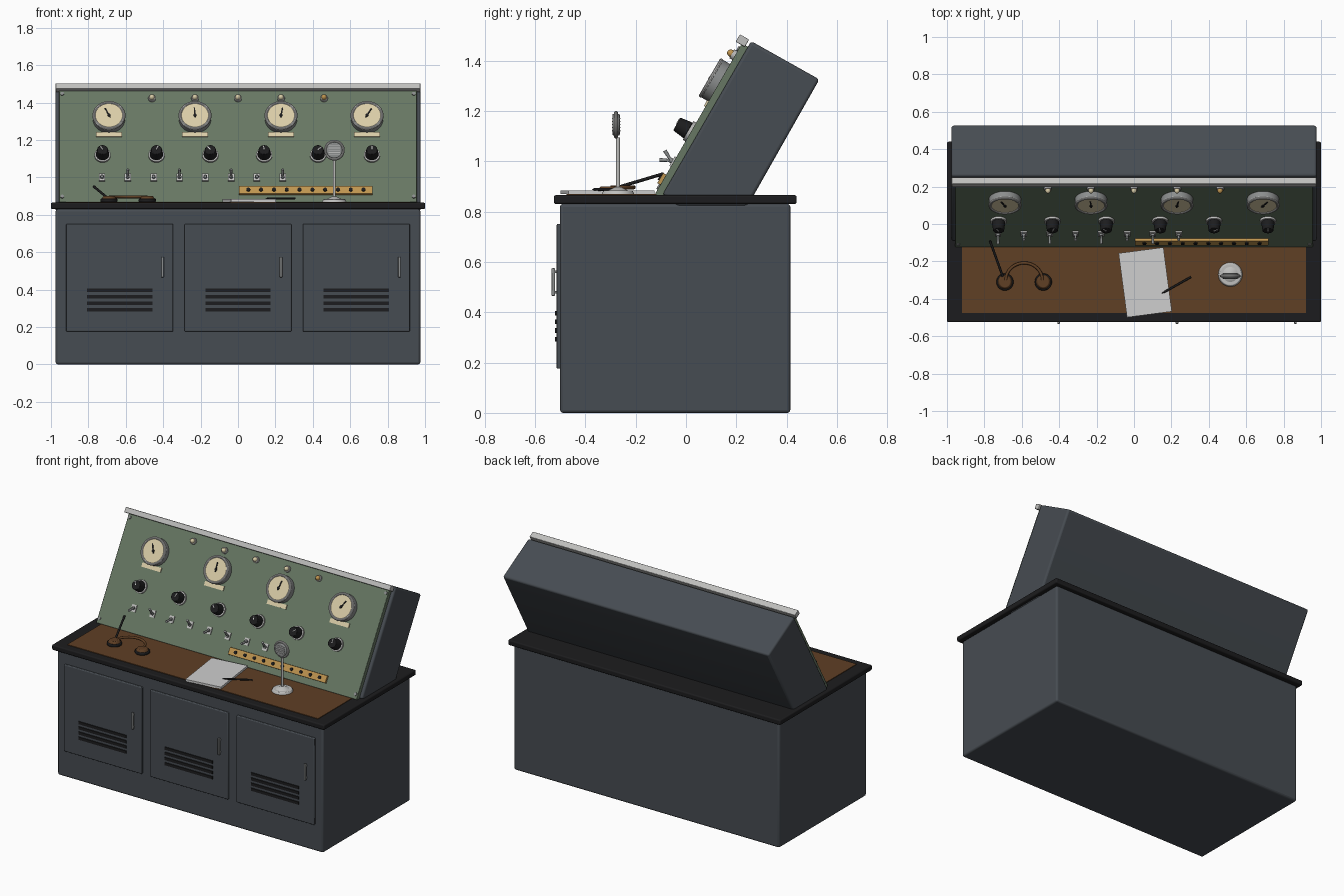
import bpy, bmesh, math
from mathutils import Matrix, Vector

if "Cube" in bpy.data.objects:
    bpy.data.objects.remove(bpy.data.objects["Cube"])

def mat(name, r, g, b):
    m = bpy.data.materials.new(name)
    m.diffuse_color = (r, g, b, 1)
    m.use_nodes = True
    m.node_tree.nodes["Principled BSDF"].inputs["Base Color"].default_value = m.diffuse_color
    return m

SLATE = mat("slate_paint", .062, .072, .084)
BLACK = mat("black", .012, .012, .013)
GREEN = mat("panel_green", .135, .185, .125)
METAL = mat("bright_metal", .52, .52, .51)
STEEL = mat("dull_steel", .26, .27, .27)
CREAM = mat("cream", .70, .61, .39)
LEATHER = mat("brown_leather", .115, .05, .018)
BRASS = mat("brass", .52, .30, .08)
PAPER = mat("paper_white", .62, .62, .62)

I = Matrix.Identity(4)
# sloped panel frame: local x across, y up the slope, z out of the panel
PANEL = Matrix.Translation((0, -.123, .87)) @ Matrix.Rotation(math.radians(60), 4, 'X')

def rot(deg, axis):
    return Matrix.Rotation(math.radians(deg), 4, axis)

def finish(bm, name, m, bevel=0, smooth=True):
    bmesh.ops.recalc_face_normals(bm, faces=bm.faces)
    me = bpy.data.meshes.new(name)
    bm.to_mesh(me)
    bm.free()
    ob = bpy.data.objects.new(name, me)
    bpy.context.collection.objects.link(ob)
    me.materials.append(m)
    if bevel:
        b = ob.modifiers.new("bevel", 'BEVEL')
        b.width, b.segments = bevel, 3
        b.limit_method = 'ANGLE'
    if smooth:
        bpy.ops.object.select_all(action='DESELECT')
        ob.select_set(True)
        bpy.context.view_layer.objects.active = ob
        bpy.ops.object.shade_smooth_by_angle(angle=math.radians(35))
    return ob

def box(name, c, size, m, frame=I, bevel=0, turn=I):
    bm = bmesh.new()
    M = frame @ Matrix.Translation(c) @ turn @ Matrix.Diagonal((*size, 1))
    bmesh.ops.create_cube(bm, size=1, matrix=M)
    return finish(bm, name, m, bevel, bool(bevel))

def cyl(name, c, r, h, m, frame=I, turn=I, r2=None, seg=32, bevel=0):
    # cylinder or cone standing on point c
    bm = bmesh.new()
    M = frame @ Matrix.Translation(c) @ turn @ Matrix.Translation((0, 0, h / 2))
    bmesh.ops.create_cone(bm, cap_ends=True, segments=seg, radius1=r,
                          radius2=r if r2 is None else r2, depth=h, matrix=M)
    return finish(bm, name, m, bevel)

def rod(name, a, b, r, m, r2=None):
    a, b = Vector(a), Vector(b)
    d = b - a
    return cyl(name, a, r, d.length, m, turn=d.to_track_quat('Z', 'Y').to_matrix().to_4x4(),
               r2=r2, seg=12)

def ring(name, c, R, r, m, frame=I, turn=I, seg=40):
    bm = bmesh.new()
    M = frame @ Matrix.Translation(c) @ turn
    k = 10
    rows = []
    for i in range(seg):
        a = 2 * math.pi * i / seg
        rows.append([bm.verts.new(M @ Vector((math.cos(a) * (R + r * math.cos(t)),
                     math.sin(a) * (R + r * math.cos(t)), r * math.sin(t))))
                     for t in (2 * math.pi * j / k for j in range(k))])
    for i in range(seg):
        for j in range(k):
            p, q = rows[i], rows[(i + 1) % seg]
            bm.faces.new((p[j], q[j], q[(j + 1) % k], p[(j + 1) % k]))
    return finish(bm, name, m)

def dome(name, c, r, m, frame=I, scale=(1, 1, 1)):
    bm = bmesh.new()
    bmesh.ops.create_uvsphere(bm, u_segments=16, v_segments=10, radius=r,
                              matrix=frame @ Matrix.Translation(c) @ Matrix.Diagonal((*scale, 1)))
    return finish(bm, name, m)

# cabinet and desk top
box("cabinet", (0, -.043, .415), (1.95, .915, .83), SLATE, bevel=.012)
box("desk_top", (0, -.0425, .8475), (2, .965, .035), BLACK, bevel=.008)
box("desk_mat", (0, -.265, .866), (1.84, .42, .006), LEATHER)

# doors with louvres and handles
for i, cx in enumerate((-.633, 0, .633)):
    box(f"door_{i}", (cx, -.503, .463), (.572, .022, .575), SLATE, bevel=.005)
    for j in range(4):
        box(f"louvre_{i}_{j}", (cx, -.515, .293 + j * .0343), (.35, .01, .018), BLACK)
    box(f"handle_{i}", (cx + .23, -.527, .52), (.014, .014, .11), STEEL, bevel=.004)
    for z in (.48, .56):
        box(f"handle_post_{i}", (cx + .23, -.518, z), (.010, .015, .010), STEEL)

# leaning housing: side profile extruded across
bm = bmesh.new()
prof = [(-.093, .868), (.259, 1.477), (.53, 1.325), (.258, .845), (.24, .82), (-.03, .82)]
f = bm.faces.new([bm.verts.new((-.976, y, z)) for y, z in prof])
ext = bmesh.ops.extrude_face_region(bm, geom=[f])
bmesh.ops.translate(bm, vec=(1.952, 0, 0),
                    verts=[v for v in ext["geom"] if isinstance(v, bmesh.types.BMVert)])
finish(bm, "housing", SLATE, .012)

# instrument panel, top rail and corner screws
box("panel", (0, .345, -.016), (1.912, .692, .032), GREEN, PANEL, .004)
box("top_rail", (0, .701, .004), (1.95, .034, .042), METAL, PANEL, .004)
for x in (-.94, .94):
    for s in (.03, .665):
        cyl("panel_screw", (x, s, 0), .01, .006, STEEL, PANEL, seg=12)

# gauges
for i, (x, tilt) in enumerate(zip((-.69, -.23, .23, .69), (25, 4, -10, -30))):
    cyl(f"gauge_body_{i}", (x, .51, 0), .086, .036, STEEL, PANEL, seg=48)
    ring(f"gauge_bezel_{i}", (x, .51, .037), .080, .0085, METAL, PANEL, seg=48)
    cyl(f"gauge_face_{i}", (x, .51, .034), .078, .006, CREAM, PANEL, seg=48)
    box(f"gauge_needle_{i}", (x, .51, .042), (.007, .062, .004), BLACK,
        PANEL, turn=rot(tilt, 'Z') @ Matrix.Translation((0, .016, 0)))
    cyl(f"gauge_hub_{i}", (x, .51, .04), .008, .006, BLACK, PANEL, seg=16)
    box(f"gauge_label_{i}", (x, .413, .003), (.14, .027, .008), CREAM, PANEL)

# signal lamps
for i in range(5):
    x = -.46 + .23 * i
    cyl(f"lamp_collar_{i}", (x, .635, 0), .020, .014, METAL, PANEL, seg=20)
    dome(f"lamp_lens_{i}", (x, .635, .016), .015, BRASS if i == 4 else CREAM, PANEL, (1, 1, 1.2))

# rotary knobs
for i in range(6):
    x = -.724 + .288 * i
    cyl(f"knob_skirt_{i}", (x, .284, 0), .043, .012, METAL, PANEL)
    cyl(f"knob_{i}", (x, .284, .012), .036, .052, BLACK, PANEL, r2=.029, seg=24, bevel=.003)
    box(f"knob_pointer_{i}", (x, .284, .065), (.005, .026, .004), PAPER, PANEL,
        turn=rot((30, -20, 40, 10, -50, 0)[i], 'Z') @ Matrix.Translation((0, .012, 0)))

# toggle switches, alternately up and down
for i in range(8):
    x = -.727 + .138 * i
    box(f"toggle_plate_{i}", (x, .147, .003), (.034, .044, .008), METAL, PANEL)
    cyl(f"toggle_bush_{i}", (x, .147, .006), .010, .012, STEEL, PANEL, seg=12)
    cyl(f"toggle_lever_{i}", (x, .147, .012), .005, .046, STEEL, PANEL,
        rot(-28 if i % 2 else 28, 'X'), r2=.008, seg=12)

# brass jack strip
box("jack_strip", (.362, .065, .006), (.715, .047, .016), BRASS, PANEL, .002)
for i in range(10):
    cyl(f"jack_{i}", (.055 + .0685 * i, .065, .012), .0105, .008, BLACK, PANEL, seg=16)

# headset lying on the desk
for x in (-.69, -.485):
    cyl("ear_cushion", (x, -.31, .868), .046, .018, BLACK, bevel=.005)
    cyl("ear_cup", (x, -.31, .884), .040, .016, LEATHER, r2=.03, bevel=.003)
cv = bpy.data.curves.new("headband", 'CURVE')
cv.dimensions = '3D'
cv.bevel_depth = .008
sp = cv.splines.new('POLY')
sp.points.add(16)
for i, p in enumerate(sp.points):
    a = math.pi * i / 16
    p.co = (-.5875 - .098 * math.cos(a), -.30 + .092 * math.sin(a), .896, 1)
cv.materials.append(LEATHER)
bpy.context.collection.objects.link(bpy.data.objects.new("headband", cv))
rod("headset_boom", (-.70, -.285, .892), (-.77, -.09, .95), .0065, BLACK)

# paper pad and pencil
box("paper_pad", (.06, -.312, .876), (.242, .346, .014), PAPER, turn=rot(7.5, 'Z'))
rod("pencil", (.165, -.362, .888), (.305, -.283, .888), .0055, BLACK)
rod("pencil_tip", (.165, -.362, .888), (.147, -.372, .888), .0055, BLACK, .001)

# desk microphone
mx, my = .515, -.27
cyl("mic_base", (mx, my, .867), .066, .016, METAL, r2=.058, bevel=.003)
cyl("mic_base_cone", (mx, my, .883), .04, .014, METAL, r2=.014)
cyl("mic_stem", (mx, my, .89), .0075, .205, METAL, seg=16)
ring("mic_ring", (mx, my - .008, 1.145), .048, .0075, METAL, turn=rot(90, 'X'))
cyl("mic_head", (mx, my + .007, 1.145), .043, .03, STEEL, turn=rot(90, 'X'), bevel=.005)
for i in range(5):
    box(f"mic_grille_{i}", (mx, my - .008, 1.121 + .012 * i), (.062, .034, .004), METAL)
